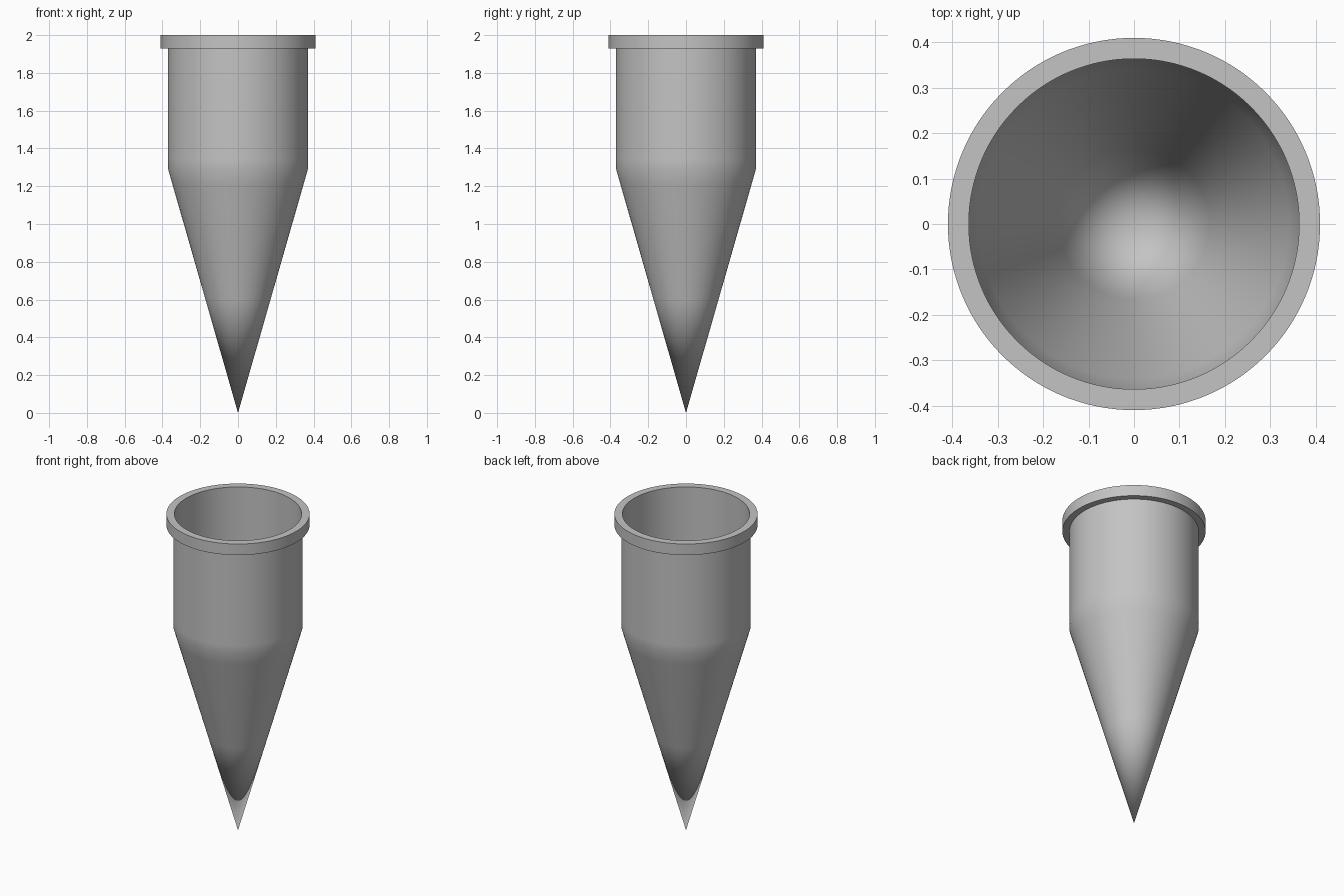
import bpy, bmesh, math

cube = bpy.data.objects.get("Cube")
if cube:
    bpy.data.objects.remove(cube, do_unlink=True)

SEGMENTS = 128
OUTER, INNER, RIM = 0.37, 0.364, 0.41
TOP, RIM_BASE, SHOULDER = 2.0, 1.93, 1.29


def material(name, value):
    mat = bpy.data.materials.new(name)
    mat.use_nodes = True
    color = (value, value, value, 1)
    mat.diffuse_color = color
    mat.node_tree.nodes["Principled BSDF"].inputs["Base Color"].default_value = color
    return mat


def wall(radius, tip):
    """Profile of one wall from tip to just above the shoulder, with support rings."""
    def cone(z):
        return (radius * (z - tip) / (SHOULDER - tip), z)
    return [(0, tip), cone(0.6), cone(SHOULDER - 0.08),
            (radius, SHOULDER), (radius, SHOULDER + 0.05)]


def lathe(name, profile, mat):
    """Spin a radius/height profile around the z axis."""
    bm = bmesh.new()
    verts = [bm.verts.new((r, 0, z)) for r, z in profile]
    edges = [bm.edges.new(pair) for pair in zip(verts, verts[1:])]
    bmesh.ops.spin(bm, geom=verts + edges, cent=(0, 0, 0), axis=(0, 0, 1),
                   angle=math.tau, steps=SEGMENTS, use_merge=True)
    bmesh.ops.remove_doubles(bm, verts=bm.verts, dist=0.0001)
    bmesh.ops.recalc_face_normals(bm, faces=bm.faces)
    mesh = bpy.data.meshes.new(name)
    bm.to_mesh(mesh)
    bm.free()
    mesh.materials.append(mat)
    obj = bpy.data.objects.new(name, mesh)
    bpy.context.collection.objects.link(obj)
    bpy.ops.object.select_all(action='DESELECT')
    obj.select_set(True)
    bpy.context.view_layer.objects.active = obj
    bpy.ops.object.shade_smooth_by_angle(angle=math.radians(30))
    return obj


# Thin pointed shell with a flat collar, one closed profile
collar = [(OUTER, RIM_BASE), (RIM, RIM_BASE), (RIM, TOP), (INNER, TOP)]
profile = wall(OUTER, 0) + collar + wall(INNER, 0.02)[::-1]
lathe("pointed_cup", profile, material("light grey", 0.55))
